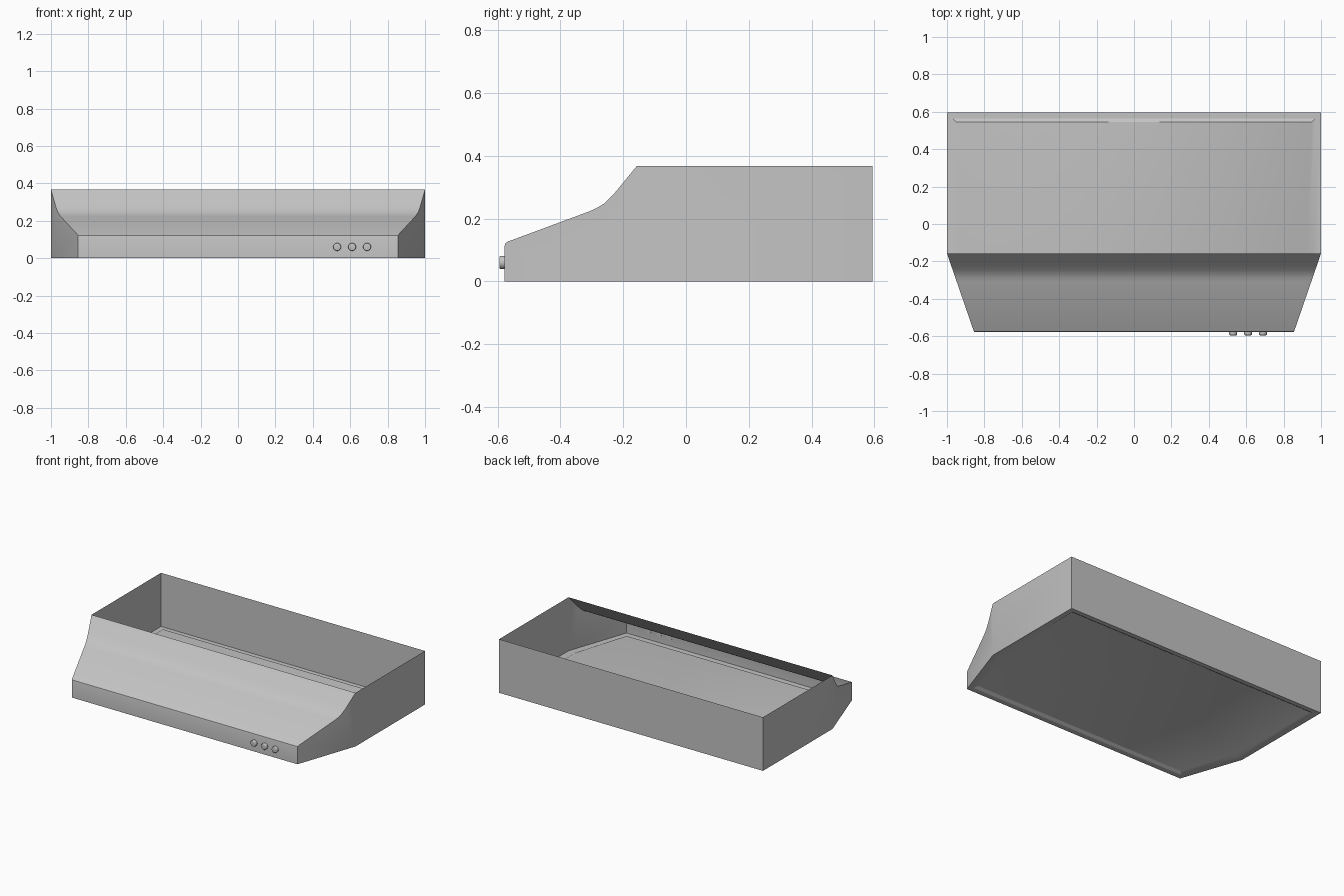
import bpy, bmesh, math
from mathutils import Matrix

cube = bpy.data.objects.get("Cube")
if cube:
    bpy.data.objects.remove(cube)

steel = bpy.data.materials.new("brushed_steel")
steel.use_nodes = True
steel.diffuse_color = (0.55, 0.55, 0.55, 1)
steel.node_tree.nodes["Principled BSDF"].inputs["Base Color"].default_value = steel.diffuse_color


def finish(name, bm, angle):
    mesh = bpy.data.meshes.new(name)
    bm.to_mesh(mesh)
    bm.free()
    mesh.materials.append(steel)
    obj = bpy.data.objects.new(name, mesh)
    bpy.context.collection.objects.link(obj)
    bpy.ops.object.select_all(action='DESELECT')
    obj.select_set(True)
    bpy.context.view_layer.objects.active = obj
    bpy.ops.object.shade_smooth_by_angle(angle=math.radians(angle))
    return obj


BACK, BEND, FRONT = 0.595, -0.157, -0.578
HEIGHT, NOSE = 0.367, 0.855

# Side profile of the sloping front, from the bottom edge to the top edge (y, z)
profile = [(FRONT, 0), (FRONT, 0.112), (-0.576, 0.120), (-0.569, 0.126),
           (-0.31, 0.222), (-0.285, 0.233), (-0.262, 0.247), (-0.245, 0.263),
           (-0.225, 0.284), (BEND, HEIGHT)]


def half_width(y):
    return NOSE + (1 - NOSE) * (y - FRONT) / (BEND - FRONT)


bm = bmesh.new()


def face(points):
    return bm.faces.new([bm.verts.new(p) for p in points])


# Front panel strips
for (y0, z0), (y1, z1) in zip(profile, profile[1:]):
    w0, w1 = half_width(y0), half_width(y1)
    face([(-w0, y0, z0), (w0, y0, z0), (w1, y1, z1), (-w1, y1, z1)])

# Side walls: a straight rear part and a part tapering to the front
for s in (1, -1):
    rear = [(s, BEND, 0), (s, BACK, 0), (s, BACK, HEIGHT), (s, BEND, HEIGHT)]
    taper = [(s, BEND, 0)] + [(s * half_width(y), y, z) for y, z in reversed(profile)]
    face(rear[::s])
    face(taper[::s])

# Back wall
face([(1, BACK, 0), (-1, BACK, 0), (-1, BACK, HEIGHT), (1, BACK, HEIGHT)])

# Underside with a rim and a shallow raised centre panel
floor = face([(-1, BACK, 0), (1, BACK, 0), (1, BEND, 0),
              (NOSE, FRONT, 0), (-NOSE, FRONT, 0), (-1, BEND, 0)])
floor.normal_update()
bmesh.ops.inset_individual(bm, faces=[floor], thickness=0.045)
bmesh.ops.inset_individual(bm, faces=[floor], thickness=0.025, depth=-0.012)

bmesh.ops.remove_doubles(bm, verts=bm.verts, dist=0.0005)
finish("hood_shell", bm, 30)

# Control knobs
for i, x in enumerate((0.53, 0.61, 0.69)):
    bm = bmesh.new()
    bmesh.ops.create_cone(bm, cap_ends=True, segments=24, radius1=0.021, radius2=0.021,
                          depth=0.02, matrix=Matrix.Rotation(math.pi / 2, 4, 'X'))
    front_edges = [e for e in bm.edges if all(v.co.y < 0 for v in e.verts)]
    bmesh.ops.bevel(bm, geom=front_edges, offset=0.005, segments=3,
                    profile=0.5, affect='EDGES')
    knob = finish(f"control_knob_{i + 1}", bm, 40)
    knob.location = (x, -0.585, 0.06)
